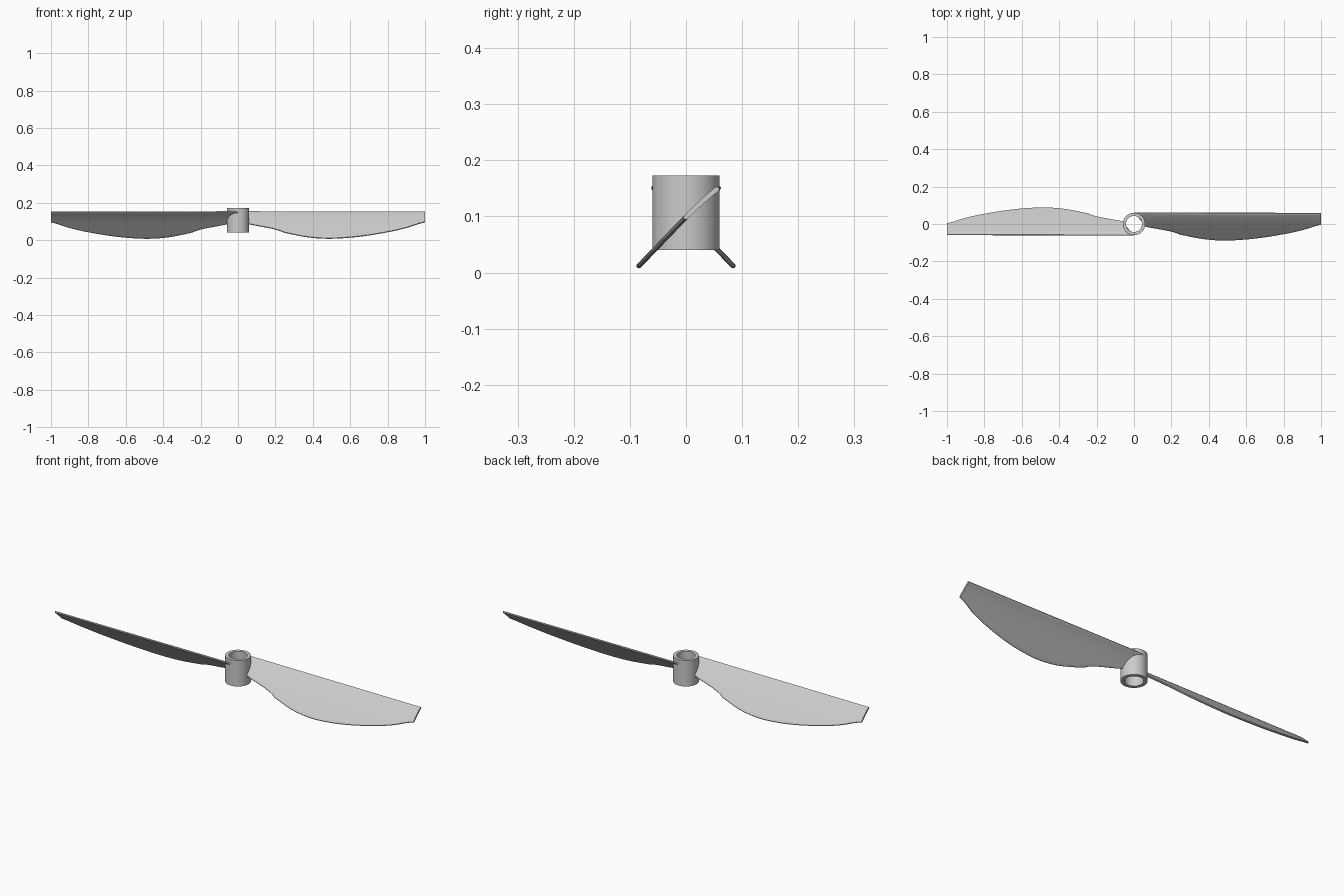
import bpy, bmesh
from math import sin, cos, pi, sqrt
from mathutils import Vector

cube = bpy.data.objects.get("Cube")
if cube:
    bpy.data.objects.remove(cube)

grey = bpy.data.materials.new("plain grey")
grey.use_nodes = True
grey.diffuse_color = (0.6, 0.6, 0.6, 1)
grey.node_tree.nodes["Principled BSDF"].inputs["Base Color"].default_value = (0.6, 0.6, 0.6, 1)


def add_object(name, bm):
    bmesh.ops.recalc_face_normals(bm, faces=bm.faces)
    mesh = bpy.data.meshes.new(name)
    bm.to_mesh(mesh)
    bm.free()
    obj = bpy.data.objects.new(name, mesh)
    bpy.context.collection.objects.link(obj)
    mesh.materials.append(grey)
    bpy.ops.object.select_all(action='DESELECT')
    obj.select_set(True)
    bpy.context.view_layer.objects.active = obj
    bpy.ops.object.shade_smooth_by_angle(angle=pi / 5)
    return obj


def bridge_rings(bm, rings, closed):
    count = len(rings)
    for i in range(count if closed else count - 1):
        a, b = rings[i], rings[(i + 1) % count]
        for j in range(len(a)):
            k = (j + 1) % len(a)
            bm.faces.new((a[j], a[k], b[k], b[j]))


# Hub: a tube turned from a rectangular profile
bm = bmesh.new()
profile = [(0.06, 0.04), (0.06, 0.173), (0.043, 0.173), (0.043, 0.04)]
SEGMENTS = 64
bridge_rings(bm, [[bm.verts.new((r * cos(2 * pi * i / SEGMENTS), r * sin(2 * pi * i / SEGMENTS), z))
                   for i in range(SEGMENTS)] for r, z in profile], True)
add_object("hub", bm)

# Trailing edge: y at even steps of x from 0 to 1
TRAIL = [0.0, -0.017, -0.034, -0.056, -0.076, -0.084, -0.080, -0.069, -0.052, -0.029, 0.0]


def trailing_edge(x):
    i = min(int(x * 10), 9)
    t = x * 10 - i
    p = [TRAIL[min(max(i + k, 0), 10)] for k in (-1, 0, 1, 2)]
    return p[1] + 0.5 * t * (p[2] - p[0] + t * (2 * p[0] - 5 * p[1] + 4 * p[2] - p[3]
                             + t * (3 * (p[1] - p[2]) + p[3] - p[0])))


def camber_height(y):
    s = (y + 0.09) / 0.15
    return y + 0.096 + 0.02 * s * s * (1 - s) - 0.004 * s ** 6


# Blade: cambered sections with rounded edges, starting inside the hub wall
HALF = 0.0045
CHORD, STATIONS = 16, 48


def section(t):
    nominal = 0.05 + 0.95 * t
    lead, trail = 0.058 - 0.003 * nominal, trailing_edge(nominal)
    middle, normals = [], []
    for j in range(CHORD + 1):
        y = trail + (lead - trail) * j / CHORD
        start = sqrt(max(0, 0.05 ** 2 - y * y))
        slope = (camber_height(y + 0.001) - camber_height(y - 0.001)) / 0.002
        middle.append(Vector((start + (1 - start) * t, y, camber_height(y))))
        normals.append(Vector((0, -slope, 1)).normalized() * HALF)

    def cap(j, sign):
        along = Vector((0, normals[j].z, -normals[j].y)) * sign
        return [middle[j] + normals[j] * sign * cos(a) + along * sin(a)
                for a in (pi / 4, pi / 2, 3 * pi / 4)]
    top = [m + n for m, n in zip(middle, normals)]
    under = [m - n for m, n in zip(middle, normals)]
    return top + cap(CHORD, 1) + under[::-1] + cap(0, -1)


for name, turn in (("left_blade", 1), ("right_blade", -1)):
    bm = bmesh.new()
    rings = [[bm.verts.new((p.x * turn, p.y * turn, p.z)) for p in section(i / STATIONS)]
             for i in range(STATIONS + 1)]
    bridge_rings(bm, rings, False)
    for end in (rings[0], rings[-1]):
        bm.faces.new(end)
    add_object(name, bm)
